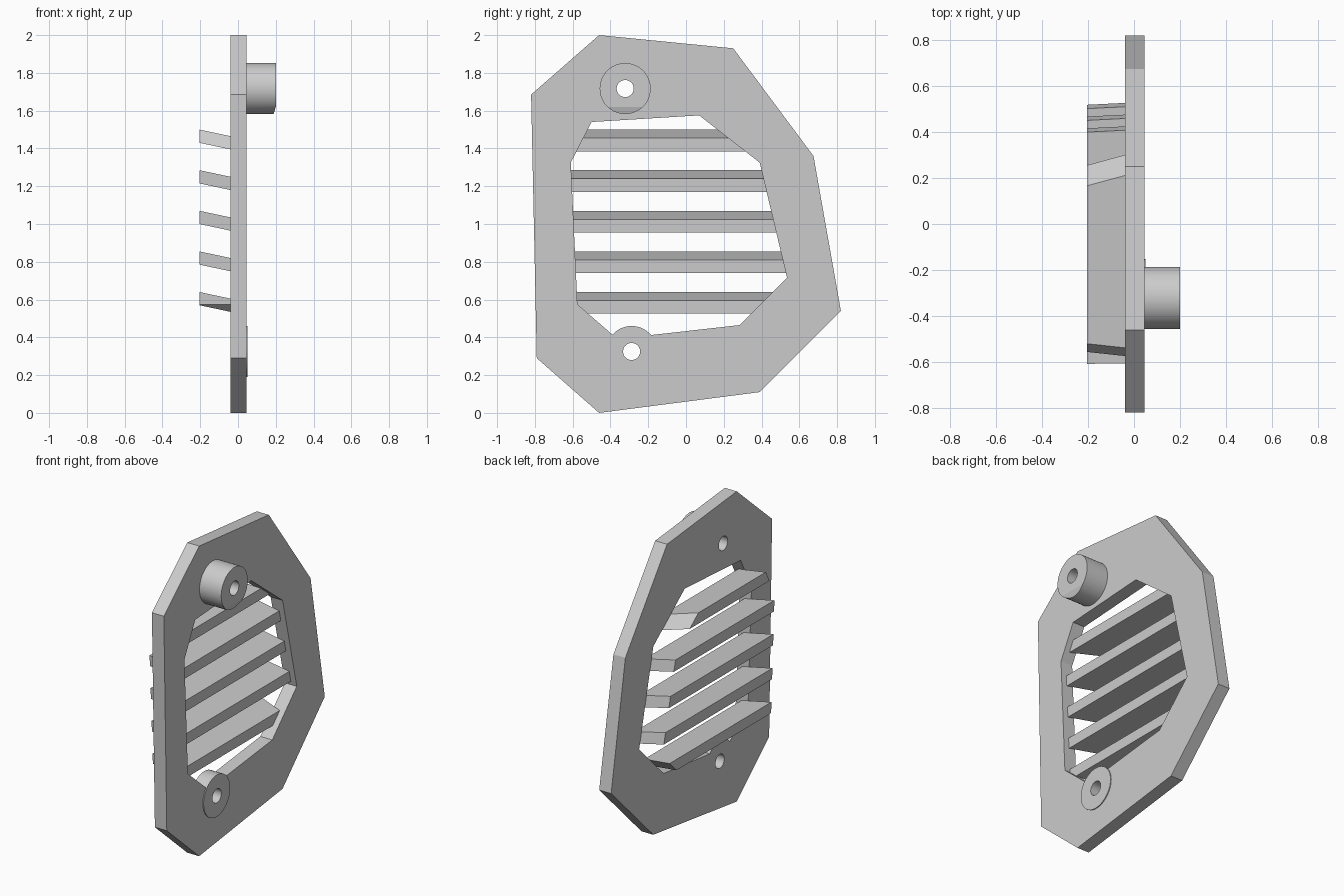
import bpy, bmesh, math
from mathutils import Vector

if "Cube" in bpy.data.objects:
    bpy.data.objects.remove(bpy.data.objects["Cube"], do_unlink=True)

grey = bpy.data.materials.new("light_grey")
grey.use_nodes = True
grey.diffuse_color = (0.6, 0.6, 0.6, 1)
grey.node_tree.nodes["Principled BSDF"].inputs["Base Color"].default_value = (0.6, 0.6, 0.6, 1)

BACK, FRONT = -0.04, 0.045
OUTER = [(-0.46, 2.0), (0.25, 1.93), (0.675, 1.36), (0.82, 0.54),
         (0.39, 0.11), (-0.46, 0.0), (-0.79, 0.29), (-0.82, 1.685)]
INNER = [(-0.50, 1.54), (0.07, 1.575), (0.39, 1.325), (0.535, 0.715),
         (0.285, 0.465), (-0.364, 0.392), (-0.575, 0.575), (-0.61, 1.325)]
UPPER, LOWER = (-0.322, 1.717), (-0.288, 0.325)
BOSS_R, HOLE_R = 0.135, 0.045


def circle(centre, r, n=48):
    return [(centre[0] + r * math.cos(2 * math.pi * i / n),
             centre[1] + r * math.sin(2 * math.pi * i / n)) for i in range(n)]


def extrude(points, offset):
    bm = bmesh.new()
    face = bm.faces.new([bm.verts.new(p) for p in points])
    new = bmesh.ops.extrude_face_region(bm, geom=[face])["geom"]
    bmesh.ops.translate(bm, vec=offset, verts=[v for v in new if isinstance(v, bmesh.types.BMVert)])
    bmesh.ops.recalc_face_normals(bm, faces=bm.faces)
    return bm


def slice_off(bm, point, normal):
    # cut away everything on the normal's side and cap the cut
    geom = bm.verts[:] + bm.edges[:] + bm.faces[:]
    cut = bmesh.ops.bisect_plane(bm, geom=geom, plane_co=point, plane_no=normal,
                                 clear_outer=True)["geom_cut"]
    edges = [e for e in cut if isinstance(e, bmesh.types.BMEdge)]
    if edges:
        bmesh.ops.holes_fill(bm, edges=edges, sides=0)
        bmesh.ops.recalc_face_normals(bm, faces=bm.faces)


def finish(name, bm):
    mesh = bpy.data.meshes.new(name)
    bm.to_mesh(mesh)
    bm.free()
    mesh.materials.append(grey)
    obj = bpy.data.objects.new(name, mesh)
    bpy.context.collection.objects.link(obj)
    return obj


def prism(points, x0, x1):
    return extrude([(x0, y, z) for y, z in points], Vector((x1 - x0, 0, 0)))


def activate(obj):
    bpy.ops.object.select_all(action='DESELECT')
    obj.select_set(True)
    bpy.context.view_layer.objects.active = obj


def combine(obj, tool_bm, operation):
    tool = finish("tool", tool_bm)
    tool.hide_render = True
    mod = obj.modifiers.new(operation, 'BOOLEAN')
    mod.operation, mod.solver, mod.object = operation, 'EXACT', tool
    activate(obj)
    bpy.ops.object.modifier_apply(modifier=mod.name)
    bpy.data.objects.remove(tool, do_unlink=True)


def shade(obj):
    activate(obj)
    bpy.ops.object.shade_smooth_by_angle(angle=math.radians(15))


# Frame plate with its opening, lower mounting pad and screw holes
plate = finish("frame_plate", prism(OUTER, BACK, FRONT))
combine(plate, prism(INNER, -0.3, 0.3), 'DIFFERENCE')
combine(plate, prism(circle(LOWER, BOSS_R), BACK, FRONT + 0.006), 'UNION')
for centre in (UPPER, LOWER):
    combine(plate, prism(circle(centre, HOLE_R), -0.3, 0.3), 'DIFFERENCE')
shade(plate)

# Upper standoff with a slightly slanted lower lip
bm = prism(circle(UPPER, BOSS_R), FRONT, 0.2)
slice_off(bm, Vector((0.2, 0, 1.62)), Vector((0.04, 0, -0.012)).normalized())
boss = finish("upper_standoff", bm)
combine(boss, prism(circle(UPPER, HOLE_R), -0.3, 0.3), 'DIFFERENCE')
shade(boss)

# Sloping slats, trimmed to the outline of the opening
for i in range(5):
    top = 1.5 - 0.215 * i
    profile = [(-0.205, top), (0.007, top - 0.045), (0.007, top - 0.115), (-0.205, top - 0.07)]
    bm = extrude([(x, -1, z) for x, z in profile], Vector((0, 2, 0)))
    for a, b in zip(INNER, INNER[1:] + INNER[:1]):
        normal = Vector((0, a[1] - b[1], b[0] - a[0])).normalized()
        slice_off(bm, Vector((0, a[0], a[1])), normal)
    finish(f"slat_{i + 1}", bm)
